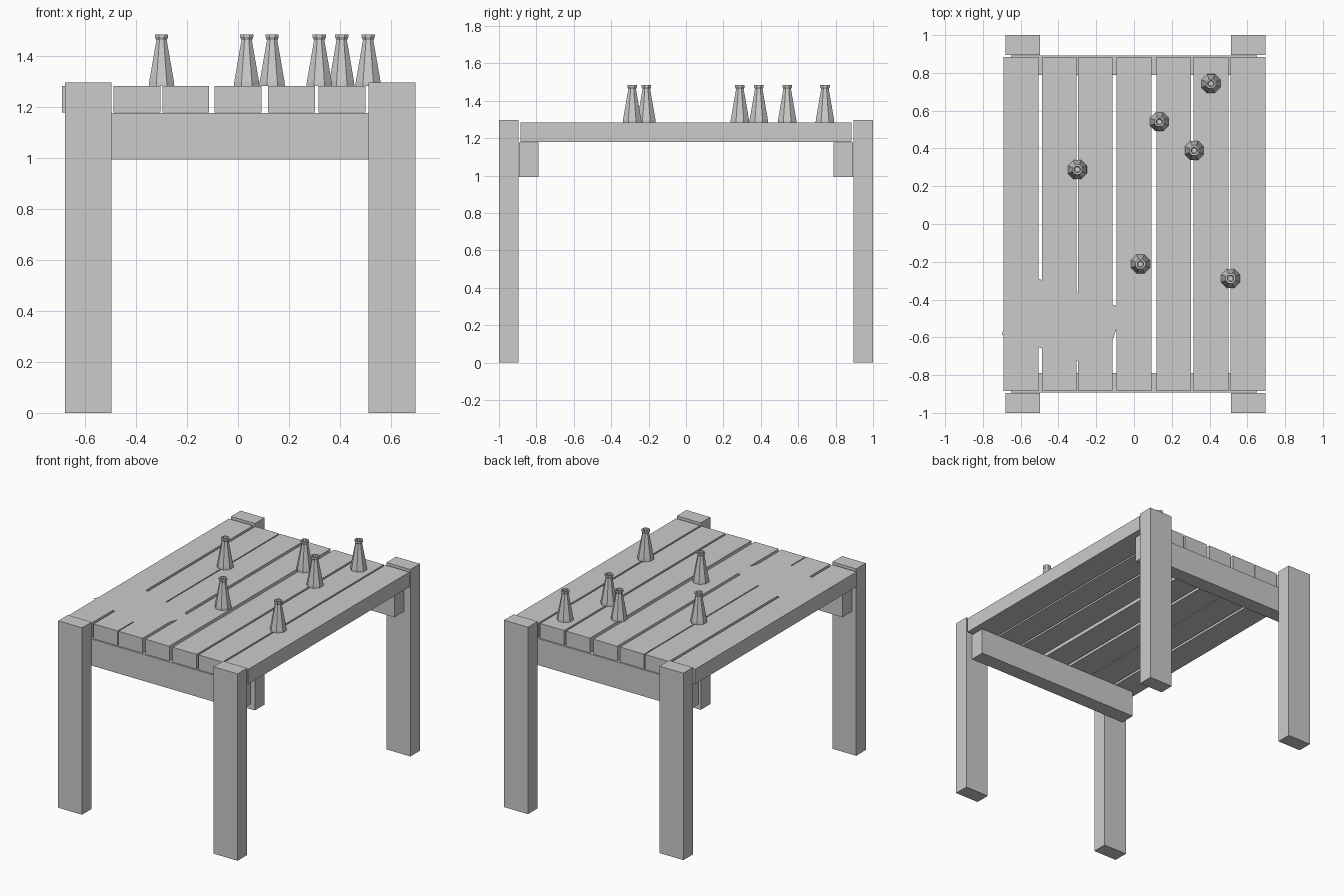
import bpy, bmesh
from math import cos, sin, pi

if "Cube" in bpy.data.objects:
    bpy.data.objects.remove(bpy.data.objects["Cube"])


def make_object(name, bm):
    bmesh.ops.recalc_face_normals(bm, faces=bm.faces[:])
    mesh = bpy.data.meshes.new(name)
    bm.to_mesh(mesh)
    bm.free()
    obj = bpy.data.objects.new(name, mesh)
    bpy.context.collection.objects.link(obj)
    return obj


def box(name, x, y, z):
    """Box from (min, max) pairs on each axis."""
    bm = bmesh.new()
    bmesh.ops.create_cube(bm, size=1)
    for v in bm.verts:
        v.co = [r[0] if c < 0 else r[1] for c, r in zip(v.co, (x, y, z))]
    return make_object(name, bm)


def bottle(name, x, y, profile, sides=8):
    """Lathe a (radius, height) profile, capped at both ends."""
    bm = bmesh.new()
    rings = [[bm.verts.new((x + r * cos(2 * pi * (i + 0.5) / sides),
                            y + r * sin(2 * pi * (i + 0.5) / sides), TOP + h))
              for i in range(sides)] for r, h in profile]
    for a, b in zip(rings, rings[1:]):
        for i in range(sides):
            j = (i + 1) % sides
            bm.faces.new((a[i], a[j], b[j], b[i]))
    bm.faces.new(rings[0][::-1])
    bm.faces.new(rings[-1])
    return make_object(name, bm)


TOP = 1.283

# Four corner legs and the two rails under the tabletop
for side, s in (("front", -1), ("back", 1)):
    y_leg = sorted((s * 0.895, s * 1.0))
    box(side + "_left_leg", (-0.68, -0.497), y_leg, (0, 1.297))
    box(side + "_right_leg", (0.513, 0.697), y_leg, (0, 1.297))
    box(side + "_rail", (-0.65, 0.65), sorted((s * 0.788, s * 0.893)), (0.994, 1.178))

# Tabletop planks with slightly uneven gaps
for i, cx in enumerate((-0.598, -0.396, -0.205, 0.0, 0.21, 0.408, 0.604)):
    box(f"plank_{i + 1}", (cx - 0.092, cx + 0.092), (-0.885, 0.885), (1.18, TOP))

# Sheet of paper lying on the planks
bm = bmesh.new()
bm.faces.new([bm.verts.new((x, y, TOP + 0.003)) for x, y in
              ((-0.70, -0.585), (-0.167, -0.77), (-0.055, -0.447), (-0.588, -0.262))])
make_object("paper_sheet", bm)

# Conical bottles with a small lip and recessed mouth
profile = [(0.054, 0), (0.053, 0.015), (0.022, 0.18), (0.028, 0.192),
           (0.028, 0.202), (0.018, 0.202), (0.014, 0.18)]
spots = ((-0.30, 0.288), (0.134, 0.541), (0.319, 0.389),
         (0.407, 0.743), (0.034, -0.212), (0.511, -0.288))
for i, (x, y) in enumerate(spots):
    bottle(f"bottle_{i + 1}", x, y, profile)
